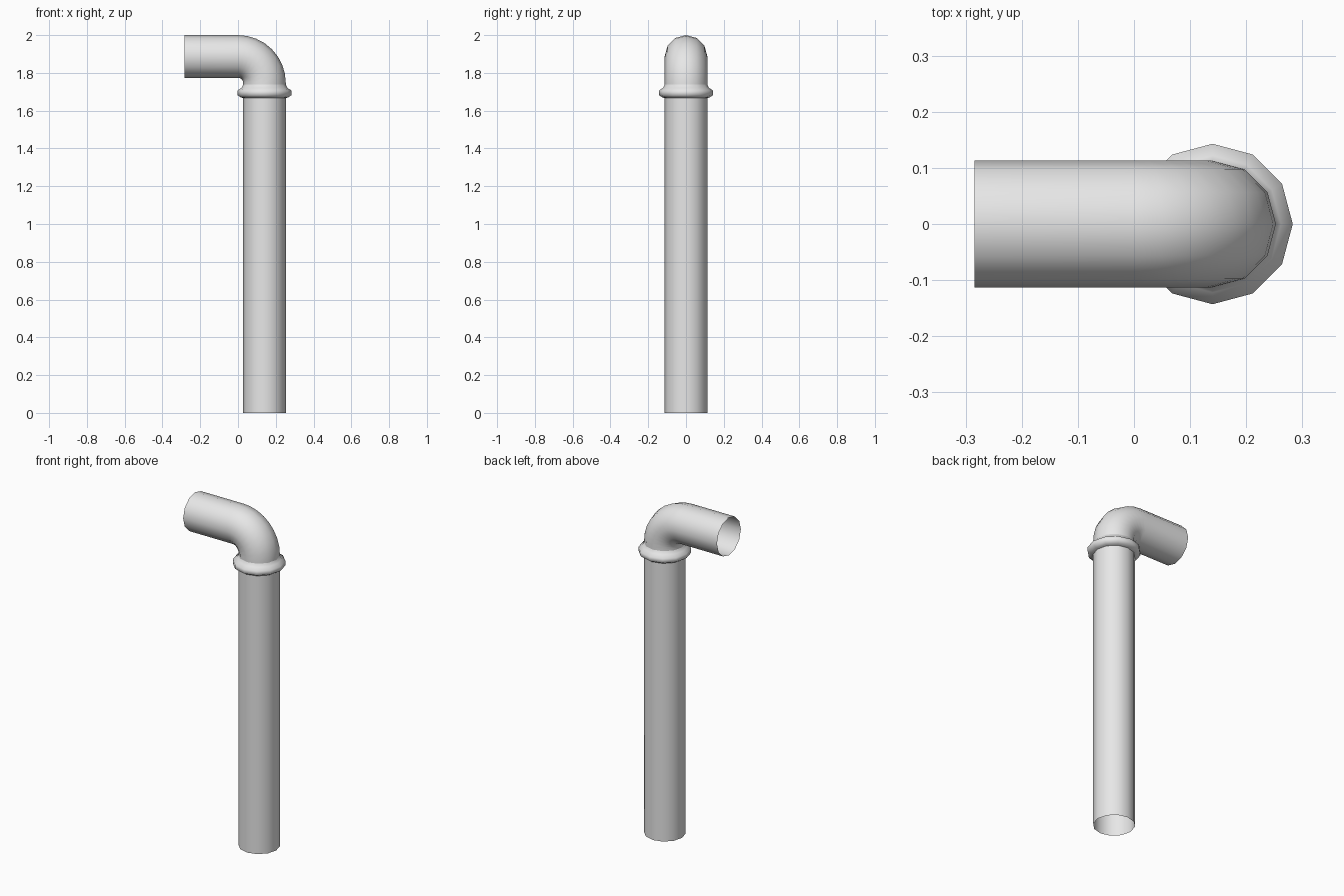
import bpy, bmesh
from math import cos, sin, pi, radians
from mathutils import Vector

cube = bpy.data.objects.get("Cube")
if cube:
    bpy.data.objects.remove(cube, do_unlink=True)

SIDES = 12
RADIUS = 0.113      # pipe radius
POST_X = 0.14       # axis of the upright pipe
BEND = 0.14         # bend radius of the elbow axis
AXIS_Z = 2 - RADIUS # axis of the horizontal outlet
END_X = -0.284
COLLAR_Z = 1.69

grey = bpy.data.materials.new("light grey")
grey.use_nodes = True
colour = (0.8, 0.8, 0.8, 1)
grey.diffuse_color = colour
grey.node_tree.nodes["Principled BSDF"].inputs["Base Color"].default_value = colour


def tube(name, rings, angle):
    """Skin open rings given as (x, z, radius, turn); turn tilts up to -x."""
    bm = bmesh.new()
    loops = []
    for x, z, r, turn in rings:
        out = Vector((cos(turn), 0, sin(turn)))
        side = Vector((0, 1, 0))
        centre = Vector((x, 0, z))
        steps = [2 * pi * i / SIDES for i in range(SIDES)]
        loops.append([bm.verts.new(centre + r * (out * cos(a) + side * sin(a)))
                      for a in steps])
    for low, high in zip(loops, loops[1:]):
        for i in range(SIDES):
            j = (i + 1) % SIDES
            bm.faces.new((low[i], low[j], high[j], high[i]))
    mesh = bpy.data.meshes.new(name)
    bm.to_mesh(mesh)
    bm.free()
    mesh.materials.append(grey)
    obj = bpy.data.objects.new(name, mesh)
    bpy.context.collection.objects.link(obj)
    bpy.ops.object.select_all(action="DESELECT")
    obj.select_set(True)
    bpy.context.view_layer.objects.active = obj
    bpy.ops.object.shade_smooth_by_angle(angle=radians(angle))
    return obj


# Upright pipe, open at the foot
tube("upright_pipe", [(POST_X, 0, RADIUS, 0), (POST_X, COLLAR_Z, RADIUS, 0)], 50)

# Collar around the joint
profile = [(RADIUS, 1.667), (0.125, 1.67), (0.143, 1.682),
           (0.143, 1.707), (0.122, 1.72), (RADIUS, 1.738)]
tube("collar", [(POST_X, z, r, 0) for r, z in profile], 65)

# Elbow and horizontal outlet, open at the end
STEPS = 8
bend = [(POST_X, COLLAR_Z, RADIUS, 0)]
for i in range(STEPS + 1):
    t = pi / 2 * i / STEPS
    bend.append((POST_X - BEND + BEND * cos(t),
                 AXIS_Z - BEND + BEND * sin(t), RADIUS, t))
bend.append((END_X, AXIS_Z, RADIUS, pi / 2))
tube("elbow_outlet", bend, 50)
